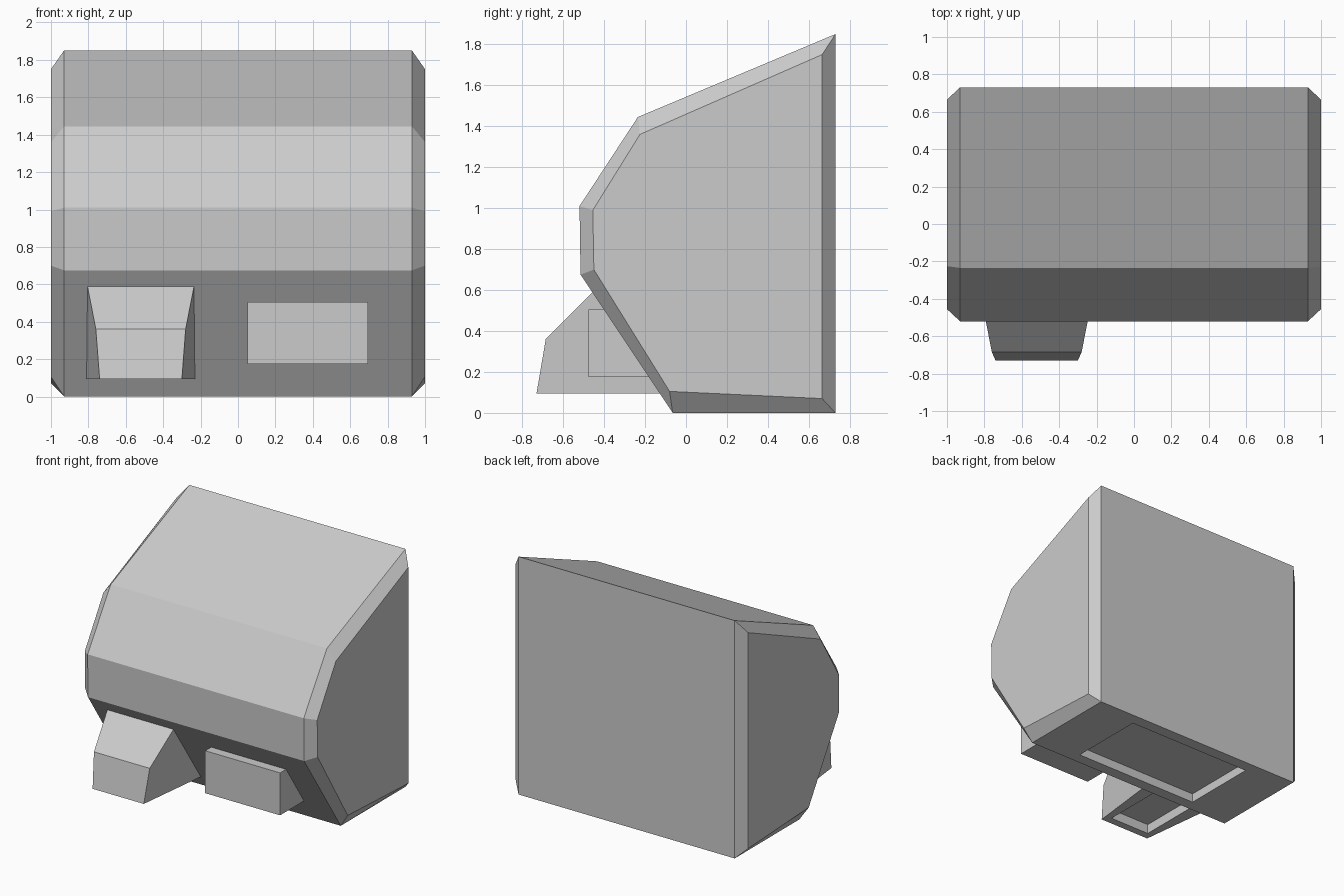
import bpy
import bmesh

if "Cube" in bpy.data.objects:
    bpy.data.objects.remove(bpy.data.objects["Cube"], do_unlink=True)

# Single grey plastic
grey = bpy.data.materials.new("light_grey_plastic")
grey.use_nodes = True
colour = (0.6, 0.6, 0.6, 1)
grey.diffuse_color = colour
grey.node_tree.nodes["Principled BSDF"].inputs["Base Color"].default_value = colour


def ring(x, profile):
    """Place a (y, z) profile at one x position."""
    return [(x, y, z) for y, z in profile]


def sink_pocket(bm, x0, x1, y0, y1, depth):
    """Sink a rectangular pocket into the lowest downward face."""
    bm.normal_update()
    down = [f for f in bm.faces if f.normal.z < -0.99]
    face = min(down, key=lambda f: f.calc_center_median().z)
    bmesh.ops.inset_individual(bm, faces=[face], thickness=0.01)
    centre = face.calc_center_median()
    for v in face.verts:
        v.co.x = x0 if v.co.x < centre.x else x1
        v.co.y = y0 if v.co.y < centre.y else y1
    walls = bmesh.ops.extrude_discrete_faces(bm, faces=[face])
    for v in walls["faces"][0].verts:
        v.co.z += depth


def loft(name, rings, pocket=None):
    """Skin consecutive rings, cap both ends, optionally sink a pocket."""
    bm = bmesh.new()
    loops = [[bm.verts.new(p) for p in r] for r in rings]
    for a, b in zip(loops, loops[1:]):
        for i in range(len(a)):
            j = (i + 1) % len(a)
            bm.faces.new((a[i], a[j], b[j], b[i]))
    bm.faces.new(loops[0])
    bm.faces.new(loops[-1])
    bmesh.ops.recalc_face_normals(bm, faces=bm.faces[:])
    if pocket:
        sink_pocket(bm, *pocket)
    mesh = bpy.data.meshes.new(name)
    bm.to_mesh(mesh)
    bm.free()
    mesh.materials.append(grey)
    obj = bpy.data.objects.new(name, mesh)
    bpy.context.collection.objects.link(obj)
    return obj


# Housing: faceted profile with chamfered side panels and a bottom outlet
outer = [(0.73, 1.85), (-0.235, 1.445), (-0.52, 1.01),
         (-0.515, 0.675), (-0.065, 0), (0.73, 0)]
inner = [(0.665, 1.75), (-0.225, 1.36), (-0.455, 0.99),
         (-0.45, 0.7), (-0.08, 0.105), (0.665, 0.07)]
loft("housing",
     [ring(-1, inner), ring(-0.93, outer), ring(0.93, outer), ring(1, inner)],
     pocket=(-0.545, 0.545, 0.025, 0.637, 0.07))

# Spout: tapers forward from the sloping front, open underneath
spout_centre = -0.52
spout = [(0.29, -0.125, 0.095), (0.22, -0.73, 0.095),
         (0.24, -0.685, 0.36), (0.285, -0.455, 0.59)]
loft("spout",
     [[(spout_centre + s * w, y, z) for w, y, z in spout] for s in (-1, 1)],
     pocket=(spout_centre - 0.175, spout_centre + 0.175, -0.67, -0.19, 0.075))

# Control box: plain block let into the sloping front
box = [(-0.475, 0.175), (-0.475, 0.505), (-0.395, 0.505), (-0.175, 0.175)]
loft("control_box", [ring(0.05, box), ring(0.695, box)])
